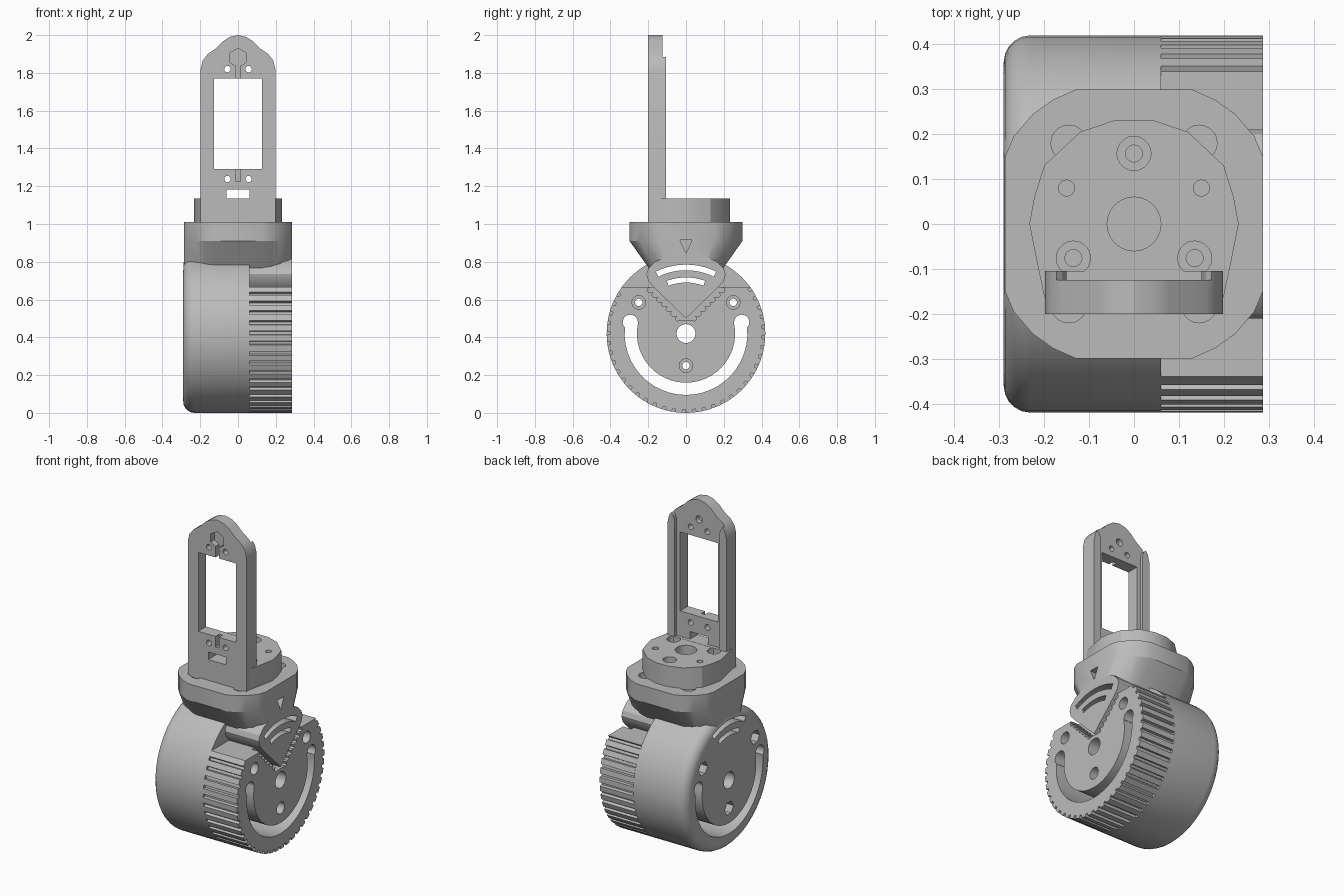
import bpy, bmesh
from math import sin, cos, pi, radians
from mathutils import Vector

cube = bpy.data.objects.get("Cube")
if cube:
    bpy.data.objects.remove(cube)

grey = bpy.data.materials.new("plain grey")
grey.use_nodes = True
grey.diffuse_color = (0.5, 0.5, 0.5, 1)
grey.node_tree.nodes["Principled BSDF"].inputs["Base Color"].default_value = (0.5, 0.5, 0.5, 1)

AXES = {"x": lambda a, b, t: Vector((t, a, b)),
        "y": lambda a, b, t: Vector((a, t, b)),
        "z": lambda a, b, t: Vector((a, b, t))}
HUB = 0.42      # wheel centre height and radius
RIGHT = 0.287   # outer face of the gear


def loft(name, axis, rings):
    """Skin a list of (outline, position) rings and cap the ends."""
    bm = bmesh.new()
    loops = [[bm.verts.new(AXES[axis](a, b, t)) for a, b in pts] for pts, t in rings]
    n = len(loops[0])
    for p, q in zip(loops, loops[1:]):
        for i in range(n):
            j = (i + 1) % n
            bm.faces.new((p[i], p[j], q[j], q[i]))
    bm.faces.new(loops[0][::-1])
    bm.faces.new(loops[-1])
    bmesh.ops.recalc_face_normals(bm, faces=bm.faces[:])
    me = bpy.data.meshes.new(name)
    bm.to_mesh(me)
    bm.free()
    me.materials.append(grey)
    ob = bpy.data.objects.new(name, me)
    bpy.context.collection.objects.link(ob)
    return ob


def prism(name, axis, pts, lo, hi):
    return loft(name, axis, [(pts, lo), (pts, hi)])


def arc(ca, cb, r, start, end, n):
    angles = [radians(start + (end - start) * i / n) for i in range(n + 1)]
    return [(ca + r * cos(t), cb + r * sin(t)) for t in angles]


def disc(ca, cb, r, n=20, start=0):
    return arc(ca, cb, r, start, start + 360, n)[:-1]


def rect(a0, a1, b0, b1):
    return [(a0, b0), (a1, b0), (a1, b1), (a0, b1)]


def band(r0, r1, start, end, n):
    return arc(0, HUB, r1, start, end, n) + arc(0, HUB, r0, end, start, n)


def mirrored(half):
    """Complete an outline listed on its positive side."""
    return half + [(-a, b) for a, b in reversed(half) if abs(a) > 1e-6]


def cut(ob, cutters):
    for c in cutters:
        c.hide_render = True
        mod = ob.modifiers.new("cut", "BOOLEAN")
        mod.operation = "DIFFERENCE"
        mod.solver = "EXACT"
        mod.object = c
        bpy.context.view_layer.objects.active = ob
        bpy.ops.object.modifier_apply(modifier=mod.name)


def finish(ob):
    bpy.ops.object.select_all(action="DESELECT")
    ob.select_set(True)
    bpy.context.view_layer.objects.active = ob
    bpy.ops.object.shade_smooth_by_angle(angle=radians(25))


helpers = []


def hole(axis, pts, lo, hi):
    c = prism("cutter", axis, pts, lo, hi)
    helpers.append(c)
    return c


# Wheel drum with a rounded rim
rim = 0.06
rings = [(disc(0, HUB, HUB - rim * (1 - sin(t)), 48), -0.29 + rim * (1 - cos(t)))
         for t in [i * pi / 10 for i in range(6)]]
drum = loft("wheel_drum", "x", rings + [(disc(0, HUB, HUB, 48), 0.06)])

# Gear ring, flat across the top
pitch = 252 / 34
outline = []
for i in range(34):
    for r, f in ((HUB, 0), (HUB, 0.6), (0.403, 0.66), (0.403, 0.94)):
        t = radians(144 + pitch * (i + f))
        outline.append((r * cos(t), HUB + r * sin(t)))
outline += arc(0, HUB, HUB, 396, 396, 1)[:1]
gear = prism("gear_ring", "x", outline, 0.06, RIGHT)

# Serrated V pocket in the gear face
serration = [(0.03, 0.49)]
for i in range(7):
    a, b = 0.04 + 0.025 * i, 0.495 + 0.025 * i
    serration += [(a + 0.008, b - 0.008), (a + 0.016, b),
                  (a + 0.013, b + 0.013), (a + 0.005, b + 0.018)]
serration += [(0.215, 0.72)]
cut(gear, [hole("x", mirrored(serration), 0.23, 0.4)])

# Pointer fan in front of the V pocket
fan_half = [(0, 0.5), (0.17, 0.665), (0.2, 0.7), (0.21, 0.735), (0.2, 0.765),
            (0.165, 0.8), (0.12, 0.82), (0, 0.838)]
fan = prism("pointer_fan", "x", mirrored(fan_half), 0.06, RIGHT)

# Collar: rounded plate tapering down into the wheel
q = [(RIGHT, 0.15), (0.268, 0.195), (0.225, 0.245), (0.18, 0.277), (0.13, 0.299)]
upper = mirrored(q)
plan = upper + [(a, -b) for a, b in reversed(upper)]
collar = loft("collar", "z", [([(a, b * 0.5) for a, b in plan], 0.7), (plan, 0.91), (plan, 1.01)])

# Slots, axle hole and bolt holes through the wheel
through = [hole("x", pts, -0.4, 0.4) for pts in (
    disc(0, HUB, 0.05, 24),
    band(0.26, 0.325, 167, 373, 26),
    disc(-0.295, 0.48, 0.04),
    disc(0.295, 0.48, 0.04),
    band(0.335, 0.365, 64, 116, 10),
    band(0.27, 0.297, 70, 110, 8))]
for y, z in ((-0.25, 0.585), (0.25, 0.585), (0, 0.25)):
    through += [hole("x", disc(y, z, 0.02, 16), -0.4, 0.4),
                hole("x", disc(y, z, 0.036), 0.23, 0.4),
                hole("x", disc(y, z, 0.042, 6), -0.4, -0.2)]
cut(drum, through)
cut(gear, through)
cut(fan, through)
cut(collar, through[4:6])

# Collar screw pockets and triangular marker
pockets = [hole("z", disc(sx * 0.145, sy * 0.18, 0.04), 0.95, 1.1)
           for sx in (-1, 1) for sy in (-1, 1)]
cut(collar, pockets + [hole("x", [(-0.032, 0.915), (0, 0.845), (0.032, 0.915)], 0.25, 0.4)])

# Mounting disc on the collar
pad_half = [(0.04, 0.232), (0.12, 0.205), (0.2, 0.13), (0.222, 0.06), (0.233, 0),
            (0.215, -0.09), (0.2, -0.16), (0.19, -0.19)]
pad = prism("mounting_disc", "z", mirrored(pad_half), 1.0, 1.135)
pad_holes = [hole("z", disc(0, 0, 0.06, 24), 1.03, 1.3)]
for x, y in ((0, 0.157), (0.135, -0.076), (-0.135, -0.076)):
    pad_holes += [hole("z", disc(x, y, 0.038), 1.09, 1.3),
                  hole("z", disc(x, y, 0.019, 16), 1.02, 1.3)]
for x in (-0.15, 0.15):
    pad_holes.append(hole("z", disc(x, 0.08, 0.018, 16), 1.03, 1.3))
cut(pad, pad_holes)

# Upright bracket with a rounded peak
post_half = [(0.198, 1.0), (0.198, 1.82), (0.187, 1.865), (0.16, 1.9), (0.12, 1.928),
             (0.08, 1.967), (0.045, 1.99), (0, 2.0)]
post = prism("upright_bracket", "y", mirrored(post_half), -0.2, -0.105)
post_cuts = [
    hole("y", rect(-0.127, 0.127, 1.29, 1.77), -0.4, 0.1),
    hole("y", rect(-0.06, 0.06, 1.136, 1.182), -0.4, 0.1),
    hole("y", rect(-0.15, 0.15, 1.136, 1.85), -0.125, 0.1),
    hole("y", [(-0.15, 1.84), (0.15, 1.84), (0.16, 1.87), (0.19, 1.9), (0.3, 1.9),
               (0.3, 2.1), (-0.3, 2.1), (-0.3, 1.9), (-0.19, 1.9), (-0.16, 1.87)], -0.125, 0.1),
    hole("y", disc(0, 1.88, 0.05, 6, 30), -0.4, -0.165),
    hole("y", disc(0, 1.88, 0.022, 16), -0.155, 0.1),
    hole("y", rect(-0.012, 0.012, 1.76, 1.85), -0.4, -0.165),
    hole("y", rect(-0.012, 0.012, 1.225, 1.3), -0.4, -0.165)]
for z in (1.238, 1.82):
    for x in (-0.056, 0.056):
        post_cuts.append(hole("y", disc(x, z, 0.017, 16), -0.4, 0.1))
cut(post, post_cuts)

for part in (drum, gear, fan, collar, pad, post):
    finish(part)
for h in helpers:
    bpy.data.objects.remove(h)
